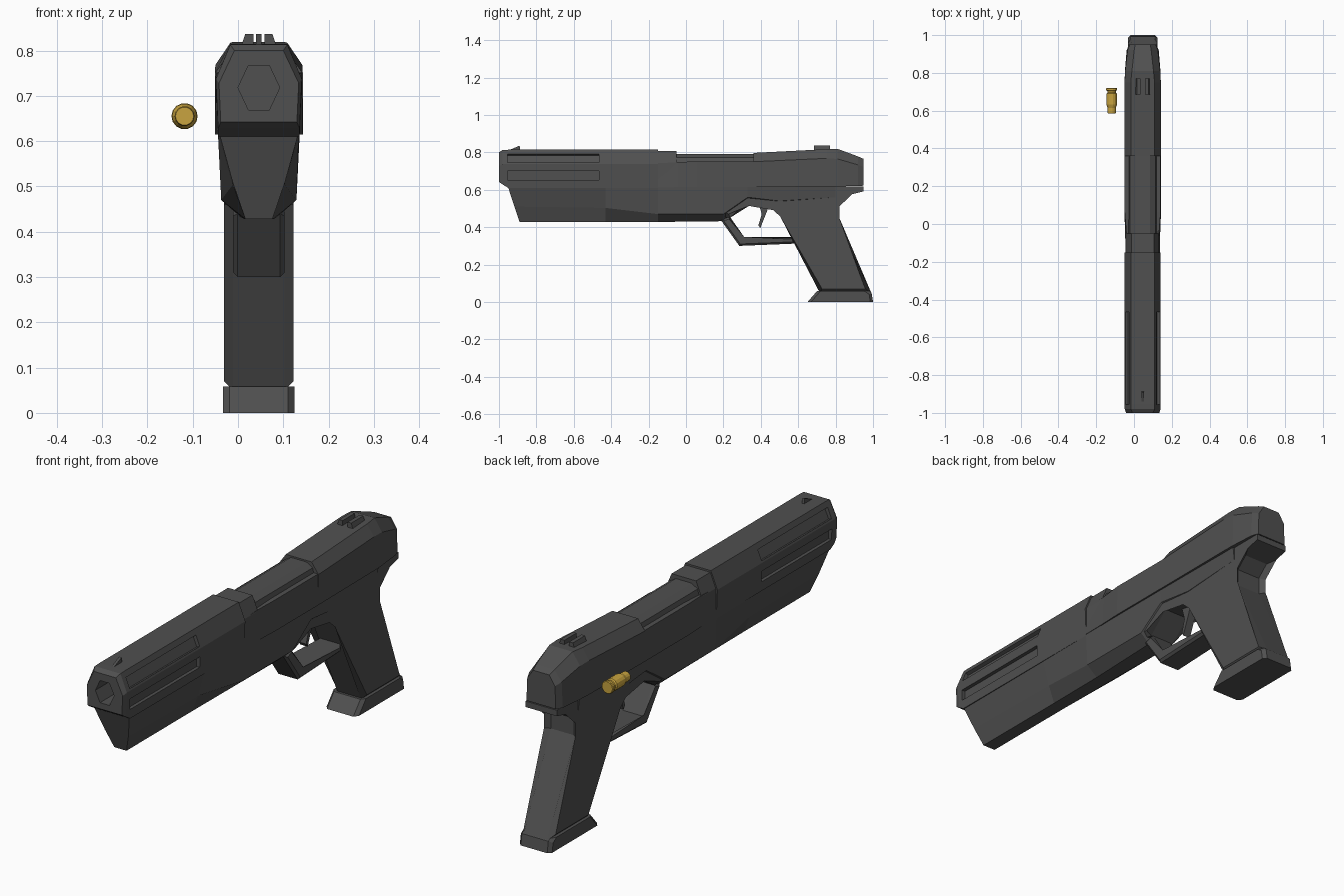
import bpy, bmesh, math
from mathutils import Vector

if "Cube" in bpy.data.objects:
    bpy.data.objects.remove(bpy.data.objects["Cube"])

XC = 0.046  # the body sits off-centre because of the loose cartridge


def material(name, rgb):
    m = bpy.data.materials.new(name)
    m.diffuse_color = (*rgb, 1)
    m.use_nodes = True
    m.node_tree.nodes["Principled BSDF"].inputs["Base Color"].default_value = m.diffuse_color
    return m


GUNMETAL = material("dark_gunmetal", (0.080, 0.080, 0.080))
BRASS = material("brass", (0.58, 0.37, 0.05))


def finish(bm, name, mat=GUNMETAL):
    bmesh.ops.recalc_face_normals(bm, faces=bm.faces)
    me = bpy.data.meshes.new(name)
    bm.to_mesh(me)
    bm.free()
    me.materials.append(mat)
    ob = bpy.data.objects.new(name, me)
    bpy.context.collection.objects.link(ob)
    return ob


def add_loft(bm, rings):
    """Skin closed rings of 3D points and cap both ends."""
    vs = [[bm.verts.new(p) for p in r] for r in rings]
    n = len(vs[0])
    for a, b in zip(vs, vs[1:]):
        for i in range(n):
            j = (i + 1) % n
            bm.faces.new((a[i], a[j], b[j], b[i]))
    bm.faces.new(vs[0])
    bm.faces.new(vs[-1])


def sym(y, half, shear=0.0):
    """Ring at y from right-half (x, z) points; shear slants it back going down."""
    full = half + [(-x, z) for x, z in reversed(half)]
    return [(XC + x, y + shear * (0.61 - z), z) for x, z in full]


def ring(y, pts):
    return [(XC + x, y, z) for x, z in pts]


def loft(name, rings, mat=GUNMETAL):
    bm = bmesh.new()
    add_loft(bm, rings)
    return finish(bm, name, mat)


def prism(name, profile, half, bevel=0.0, pick=None):
    """Extrude a (y, z) side profile across x, chamfering the picked rim edges."""
    bm = bmesh.new()
    add_loft(bm, [[(XC + s * half, y, z) for y, z in profile] for s in (-1, 1)])
    if bevel:
        rim = [e for e in bm.edges if abs(e.verts[0].co.x - e.verts[1].co.x) < 1e-5
               and pick(*[v.co for v in e.verts])]
        bmesh.ops.bevel(bm, geom=rim, offset=bevel, segments=1, affect='EDGES',
                        profile=0.5, clamp_overlap=True)
    return finish(bm, name)


# Front slide shroud
shroud = loft("front_slide", [
    sym(-1.0, [(.054, .800), (.088, .728), (.084, .642)]),
    sym(-.98, [(.063, .813), (.095, .737), (.090, .628)]),
    sym(-.95, [(.063, .814), (.095, .737), (.090, .610)]),
    sym(-.15, [(.063, .814), (.095, .737), (.090, .610)])])

# Bore and side slots, cut out of the shroud
cut = bmesh.new()
bore = [(.023, .767), (.046, .718), (.023, .669)]
add_loft(cut, [sym(-1.1, bore), sym(-.65, bore)])
upper = [(.0924, .798), (.111, .753), (.077, .739), (.0584, .784)]
lower = [(.120, .700), (.120, .652), (.077, .652), (.077, .700)]
for s in (-1, 1):
    for slot in (upper, lower):
        pts = [(s * x, z) for x, z in slot]
        add_loft(cut, [ring(-.955, pts), ring(-.465, pts)])
cutter = finish(cut, "shroud_cutter")
cutter.hide_render = True
mod = shroud.modifiers.new("cuts", 'BOOLEAN')
mod.operation = 'DIFFERENCE'
mod.solver = 'EXACT'
mod.object = cutter
bpy.context.view_layer.objects.active = shroud
bpy.ops.object.modifier_apply(modifier="cuts")
bpy.data.objects.remove(cutter)

# Slide behind the shroud: collar, port walls, barrel, rear block
loft("slide_collar", [sym(y, [(.060, .806), (.087, .742), (.090, .612)]) for y in (-.16, -.05)])
loft("slide_port_walls", [
    sym(-.15, [(.085, .742), (.091, .615)]),
    sym(-.04, [(.087, .748), (.093, .615)]),
    sym(.06, [(.095, .752), (.097, .615)]),
    sym(.37, [(.095, .752), (.097, .615)])])
loft("barrel", [sym(y, [(.038, .790), (.068, .772), (.078, .735), (.078, .70)]) for y in (-.1, .38)])
loft("rear_slide", [
    sym(.36, [(.063, .797), (.097, .750), (.097, .615)]),
    sym(.75, [(.063, .817), (.096, .768), (.096, .617)]),
    sym(.81, [(.057, .819), (.093, .765), (.094, .618)]),
    sym(.92, [(.045, .778), (.080, .733), (.085, .620)]),
    sym(.95, [(.040, .765), (.068, .722), (.072, .622)])])

# Lower frame under the slide
loft("lower_frame", [
    sym(-.95, [(.086, .612), (.058, .510), (.030, .428)], .33),
    sym(-.43, [(.088, .612), (.058, .503), (.030, .428)]),
    sym(-.15, [(.090, .612), (.083, .470), (.032, .428)]),
    sym(.20, [(.090, .618), (.083, .470), (.040, .432)]),
    sym(.33, [(.090, .618), (.083, .560), (.050, .537)]),
    sym(.50, [(.088, .618), (.079, .540), (.050, .520)]),
    sym(.80, [(.084, .618), (.077, .560), (.050, .540)])])

# Grip with beavertail, base plate, trigger guard and trigger
prism("grip", [
    (.15, .616), (.17, .46), (.235, .45), (.33, .535), (.475, .51), (.52, .47),
    (.715, .05), (.99, .05), (.80, .445), (.80, .52), (.85, .567), (.95, .592),
    (.95, .618)], .077, .02, lambda a, b: min(a.z, b.z) < .56)
prism("grip_base", [(.65, 0), (1.0, 0), (.992, .05), (.98, .058), (.70, .058)], .079, .022,
      lambda a, b: abs(a.z - b.z) > .005)
prism("trigger_guard", [
    (.185, .44), (.285, .300), (.58, .312), (.58, .346), (.305, .338), (.235, .455)],
    .057, .01, lambda a, b: True)
prism("trigger", [
    (.385, .54), (.445, .53), (.435, .49), (.397, .395), (.387, .41), (.405, .47)], .018)

# Sights
prism("front_sight", [(-.95, .810), (-.89, .836), (-.885, .810)], .006)
for s, side in ((-1, "left"), (1, "right")):
    post = [(s * x, z) for x, z in [(.012, .80), (.012, .836), (.030, .836), (.042, .80)]]
    loft("rear_sight_" + side, [ring(.685, post), ring(.77, post)])


# Loose cartridge: turned profile of (y, radius)
def circle(y, r, n=14):
    return [(-.118 + r * math.cos(2 * math.pi * i / n), y,
             .655 + r * math.sin(2 * math.pi * i / n)) for i in range(n)]


loft("cartridge", [circle(y, r) for y, r in [
    (.585, .020), (.590, .022), (.615, .022), (.632, .028), (.690, .028),
    (.695, .023), (.705, .023), (.708, .029), (.718, .029), (.721, .026)]], BRASS)
